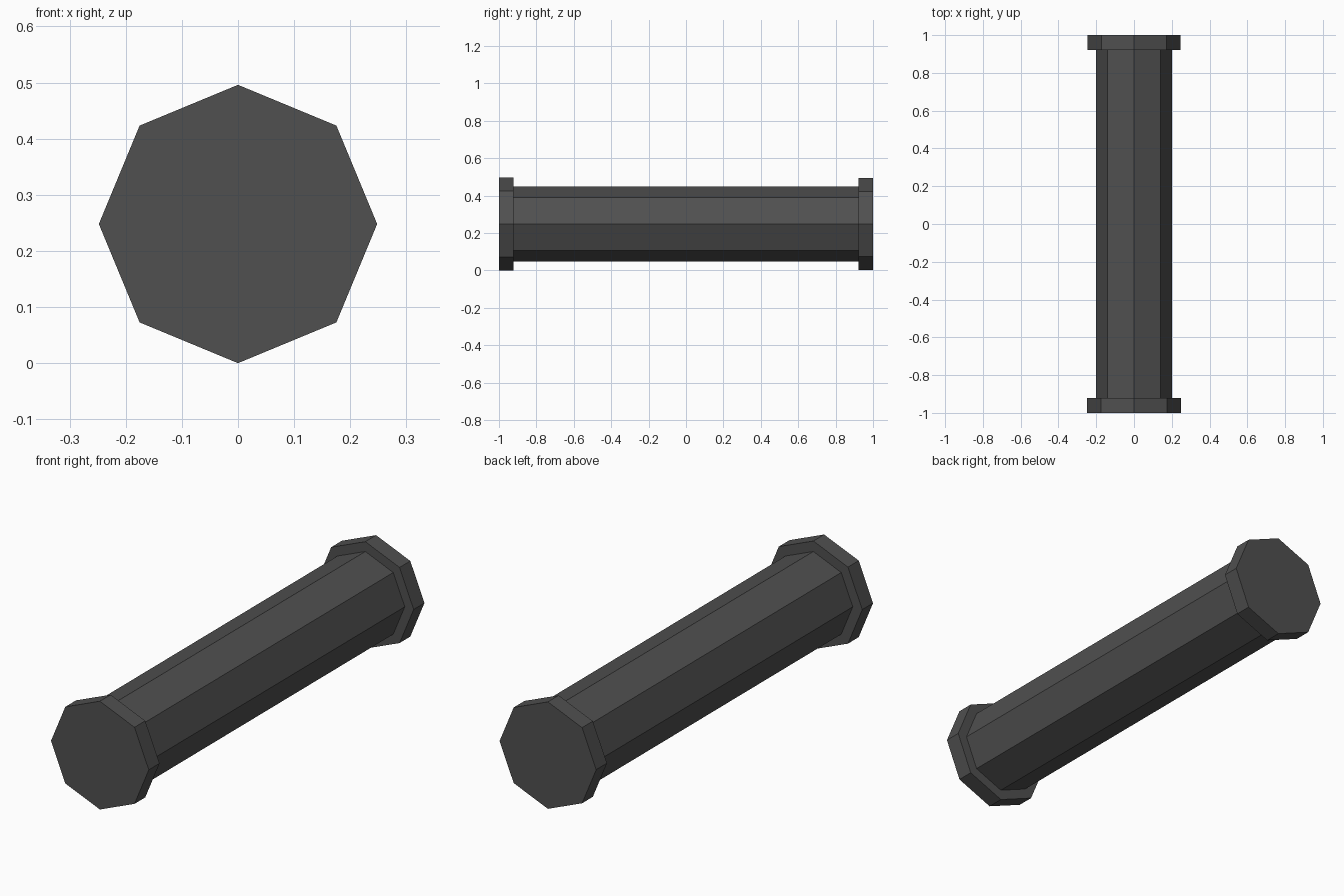
import bpy, math

if "Cube" in bpy.data.objects:
    bpy.data.objects.remove(bpy.data.objects["Cube"])

CENTRE_Z = 0.248

iron = bpy.data.materials.new("dark_grey")
iron.diffuse_color = (0.08, 0.08, 0.08, 1)
iron.use_nodes = True
iron.node_tree.nodes["Principled BSDF"].inputs["Base Color"].default_value = iron.diffuse_color


def octagon_bar(name, radius, y0, y1, caps='NGON'):
    """Eight-sided bar along y, with a corner pointing straight up."""
    bpy.ops.mesh.primitive_cylinder_add(
        vertices=8, radius=radius, depth=y1 - y0, end_fill_type=caps,
        location=(0, (y0 + y1) / 2, CENTRE_Z), rotation=(math.pi / 2, 0, 0))
    ob = bpy.context.object
    ob.name = name
    ob.data.materials.append(iron)
    return ob


# Long shaft, open where it meets the end collars
octagon_bar("shaft", 0.2, -0.922, 0.922, 'NOTHING')

# Wider end collars (the rear one is very slightly smaller)
octagon_bar("front_collar", 0.248, -1.0, -0.922)
octagon_bar("rear_collar", 0.245, 0.922, 1.0)
